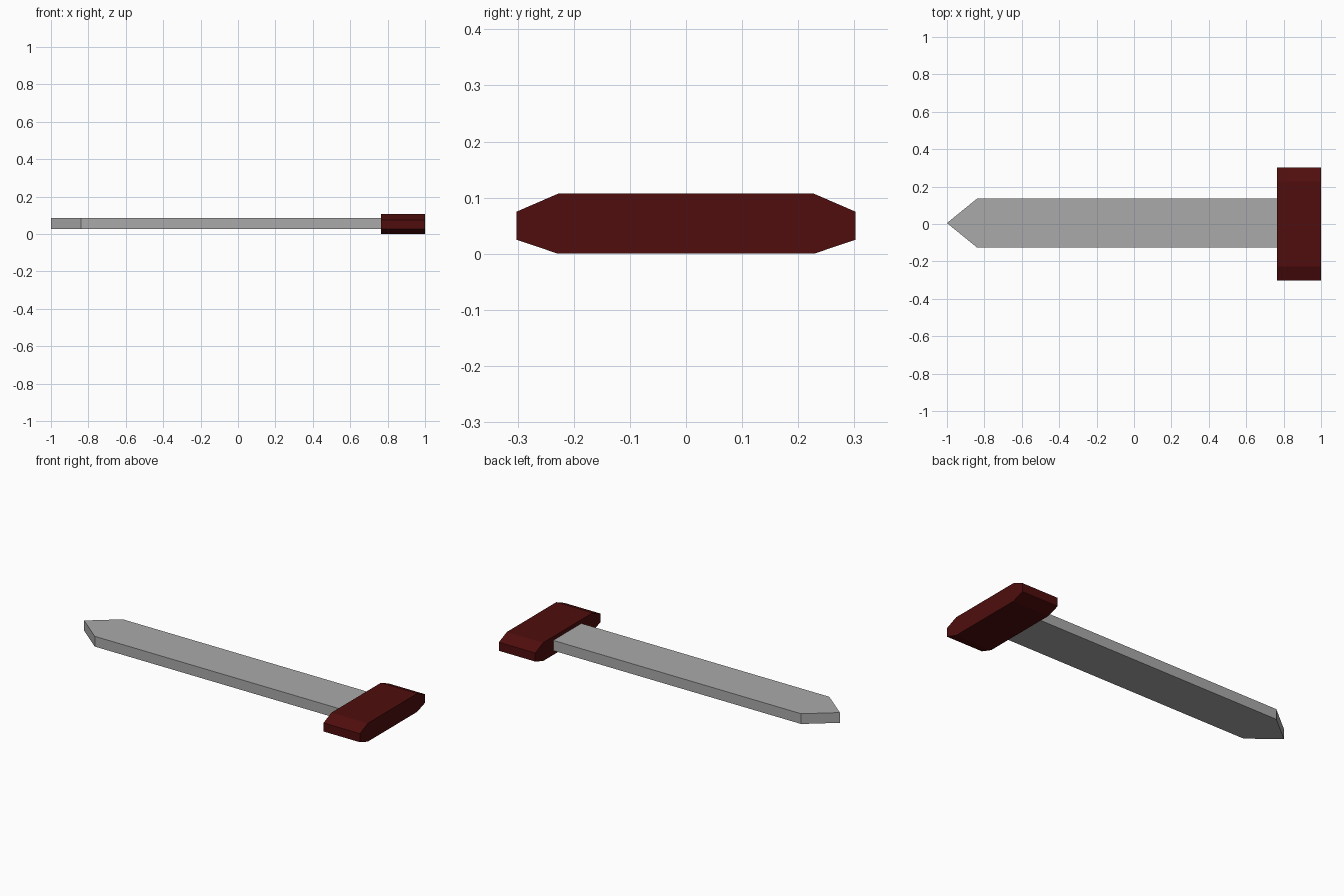
import bpy
import bmesh
from mathutils import Vector

if "Cube" in bpy.data.objects:
    bpy.data.objects.remove(bpy.data.objects["Cube"], do_unlink=True)


def make_material(name, colour):
    mat = bpy.data.materials.new(name)
    mat.use_nodes = True
    mat.diffuse_color = colour
    mat.node_tree.nodes["Principled BSDF"].inputs["Base Color"].default_value = colour
    return mat


def extrude_profile(name, points, offset, mat):
    """Extrude a closed flat outline into a solid prism."""
    bm = bmesh.new()
    face = bm.faces.new([bm.verts.new(p) for p in points])
    result = bmesh.ops.extrude_face_region(bm, geom=[face])
    moved = [v for v in result["geom"] if isinstance(v, bmesh.types.BMVert)]
    bmesh.ops.translate(bm, verts=moved, vec=Vector(offset))
    bmesh.ops.recalc_face_normals(bm, faces=bm.faces)
    mesh = bpy.data.meshes.new(name)
    bm.to_mesh(mesh)
    bm.free()
    mesh.materials.append(mat)
    obj = bpy.data.objects.new(name, mesh)
    bpy.context.collection.objects.link(obj)
    return obj


steel = make_material("steel grey", (0.4, 0.4, 0.4, 1))
dark_red = make_material("dark red", (0.08, 0.004, 0.004, 1))

# Pointed flat blade, outlined from above
blade_outline = [(0.765, -0.125), (0.765, 0.135), (-0.84, 0.135),
                 (-1.0, 0.005), (-0.84, -0.125)]
extrude_profile("blade", [(x, y, 0.025) for x, y in blade_outline],
                (0, 0, 0.06), steel)

# Chamfered cross handle, outlined from its end
half = [(0.228, 0.0), (0.302, 0.025), (0.302, 0.075), (0.228, 0.107)]
handle_outline = half + [(-y, z) for y, z in reversed(half)]
extrude_profile("handle", [(0.765, y, z) for y, z in handle_outline],
                (0.235, 0, 0), dark_red)
